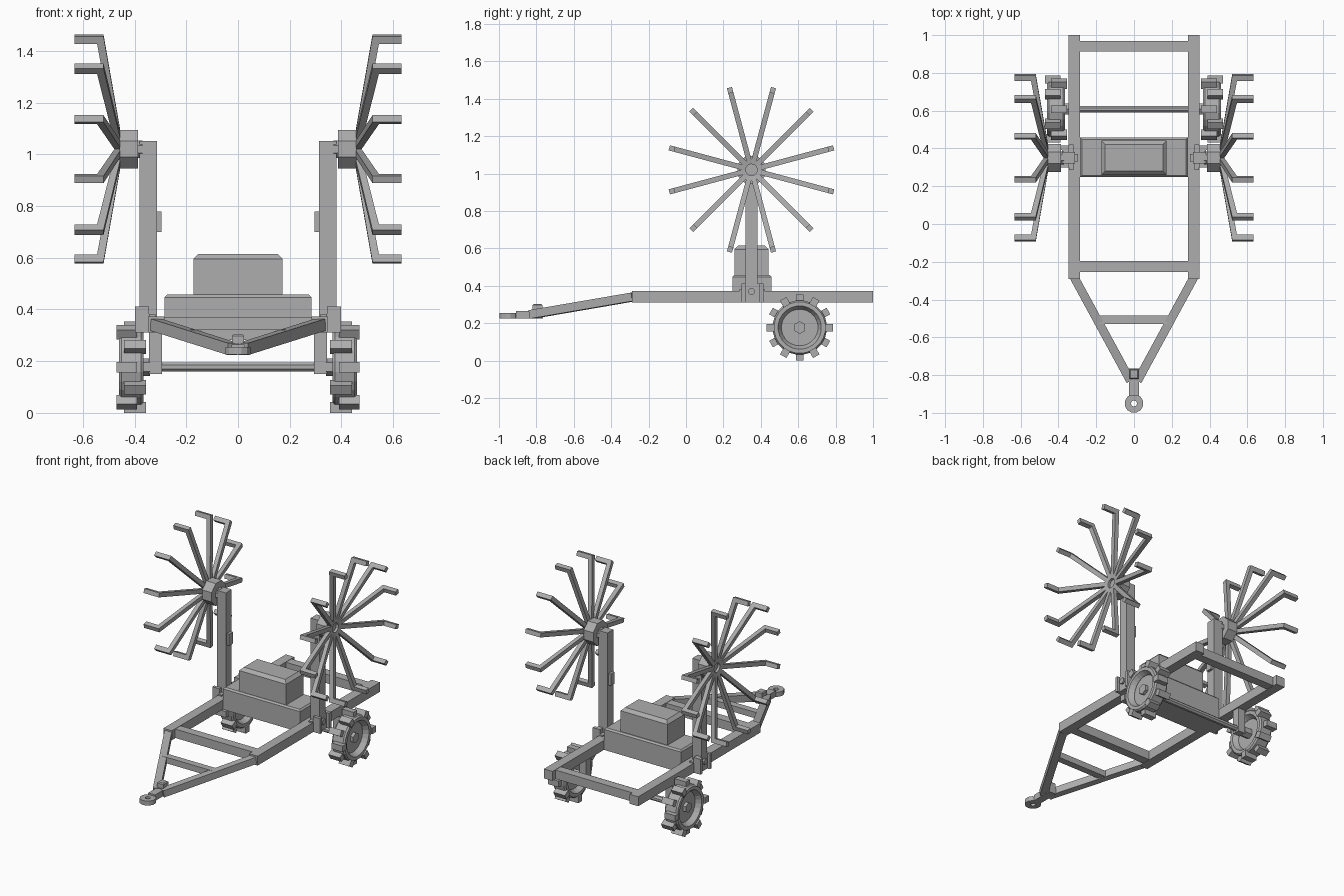
import bpy, bmesh, math
from mathutils import Vector, Matrix

cube = bpy.data.objects.get("Cube")
if cube:
    bpy.data.objects.remove(cube, do_unlink=True)

steel = bpy.data.materials.new("steel_grey")
steel.use_nodes = True
GREY = (0.42, 0.42, 0.42, 1)
steel.diffuse_color = GREY
steel.node_tree.nodes["Principled BSDF"].inputs["Base Color"].default_value = GREY


def finish(name, bm, mirror=False):
    """Turn a bmesh into an object, optionally mirrored across x = 0."""
    bmesh.ops.recalc_face_normals(bm, faces=bm.faces)
    mesh = bpy.data.meshes.new(name)
    bm.to_mesh(mesh)
    bm.free()
    mesh.materials.append(steel)
    ob = bpy.data.objects.new(name, mesh)
    bpy.context.collection.objects.link(ob)
    if mirror:
        mod = ob.modifiers.new("Mirror", 'MIRROR')
        mod.use_mirror_merge = False
    return ob


def add_box(bm, x, y, z, matrix=Matrix()):
    """Box from (min, max) ranges."""
    lo, hi = Vector((x[0], y[0], z[0])), Vector((x[1], y[1], z[1]))
    m = Matrix.Translation((lo + hi) / 2) @ Matrix.Diagonal((*(hi - lo), 1))
    return bmesh.ops.create_cube(bm, size=1, matrix=matrix @ m)["verts"]


def box(name, x, y, z, mirror=False, chamfer=0):
    bm = bmesh.new()
    add_box(bm, x, y, z)
    if chamfer:
        edges = [e for e in bm.edges if all(v.co.z > z[1] - 1e-4 for v in e.verts)]
        bmesh.ops.bevel(bm, geom=edges, offset=chamfer, segments=1, affect='EDGES')
    return finish(name, bm, mirror)


def beam(name, a, b, width, height, mirror=False):
    """Square bar between two points, kept upright."""
    a, b = Vector(a), Vector(b)
    d = (b - a).normalized()
    side = d.cross(Vector((0, 0, 1))).normalized()
    rot = Matrix((side, d, side.cross(d))).transposed().to_4x4()
    bm = bmesh.new()
    add_box(bm, (-width / 2, width / 2), (0, (b - a).length),
            (-height / 2, height / 2), Matrix.Translation(a) @ rot)
    return finish(name, bm, mirror)


def add_lathe(bm, profile, sides, centre, axis='X'):
    """Closed (along, radius) profile turned about an axis."""
    rings = []
    for i in range(sides):
        t = 2 * math.pi * (i + 0.5) / sides
        ring = []
        for a, r in profile:
            p = (a, r * math.cos(t), r * math.sin(t))
            if axis == 'Z':
                p = (p[1], p[2], p[0])
            ring.append(bm.verts.new(Vector(centre) + Vector(p)))
        rings.append(ring)
    n = len(profile)
    for i in range(sides):
        for j in range(n):
            k = (j + 1) % n
            r0, r1 = rings[i], rings[(i + 1) % sides]
            bm.faces.new((r0[j], r0[k], r1[k], r1[j]))


def add_cylinder(bm, x, radius, sides, centre):
    start = len(bm.verts)
    m = (Matrix.Translation(Vector(centre) + Vector((sum(x) / 2, 0, 0)))
         @ Matrix.Rotation(math.pi / 2, 4, 'Y') @ Matrix.Rotation(math.pi / sides, 4, 'Z'))
    bmesh.ops.create_cone(bm, cap_ends=True, segments=sides, radius1=radius,
                          radius2=radius, depth=x[1] - x[0], matrix=m)


# Chassis
box("side_rails", (0.285, 0.348), (-0.29, 1.0), (0.31, 0.373), True)
box("rear_crossbar", (-0.29, 0.29), (0.912, 0.97), (0.312, 0.371))
box("front_crossbar", (-0.29, 0.29), (-0.255, -0.197), (0.312, 0.371))

# Drawbar and hitch
beam("drawbar_arms", (0.318, -0.28, 0.341), (0.02, -0.828, 0.247), 0.046, 0.046, True)
box("drawbar_crossbar", (-0.185, 0.185), (-0.53, -0.485), (0.282, 0.322))
box("hitch_coupler", (-0.026, 0.026), (-0.91, -0.765), (0.225, 0.265))
box("hitch_peg", (-0.024, 0.024), (-0.82, -0.768), (0.26, 0.304), chamfer=0.006)
bm = bmesh.new()
add_lathe(bm, [(0.225, 0.016), (0.225, 0.05), (0.255, 0.05), (0.255, 0.016)],
          12, (0, -0.95, 0), 'Z')
finish("hitch_ring", bm)

# Engine
box("engine_base", (-0.285, 0.285), (0.248, 0.458), (0.31, 0.457), chamfer=0.01)
box("engine_housing", (-0.173, 0.173), (0.26, 0.442), (0.45, 0.615), chamfer=0.02)

# Posts with clamps
box("posts", (0.313, 0.38), (0.319, 0.381), (0.36, 1.052), True)
box("post_switch_boxes", (0.296, 0.315), (0.33, 0.37), (0.70, 0.778), True)
bm = bmesh.new()
add_box(bm, (0.345, 0.398), (0.298, 0.318), (0.31, 0.412))
add_box(bm, (0.345, 0.398), (0.392, 0.415), (0.31, 0.412))
add_box(bm, (0.345, 0.38), (0.318, 0.392), (0.31, 0.412))
add_cylinder(bm, (0.345, 0.392), 0.02, 8, (0, 0.35, 0.37))
add_box(bm, (0.32, 0.345), (0.285, 0.42), (0.36, 0.382))
finish("post_clamps", bm, True)

# Spinner hubs
HUB = (0, 0.35, 1.02)
bm = bmesh.new()
add_cylinder(bm, (0.387, 0.458), 0.081, 8, HUB)
add_cylinder(bm, (0.37, 0.39), 0.037, 8, HUB)
finish("spinner_hubs", bm, True)

# Spinner spokes: a bent bar profile repeated round the hub
bm = bmesh.new()
bar = [(0.448, 0.03), (0.52, 0.455), (0.632, 0.455), (0.632, 0.425), (0.545, 0.425), (0.474, 0.03)]
for i in range(12):
    m = Matrix.Translation(HUB) @ Matrix.Rotation(math.radians(15 + 30 * i), 4, 'X')
    sides = [[bm.verts.new(m @ Vector((x, w, r))) for x, r in bar] for w in (-0.014, 0.014)]
    bm.faces.new(sides[0])
    bm.faces.new(sides[1])
    for j in range(len(bar)):
        k = (j + 1) % len(bar)
        bm.faces.new((sides[0][j], sides[0][k], sides[1][k], sides[1][j]))
finish("spinner_spokes", bm, True)

# Wheels
WHEEL = (0, 0.608, 0.177)
bm = bmesh.new()
add_lathe(bm, [(0.365, 0.116), (0.365, 0.138), (0.375, 0.146), (0.45, 0.146),
               (0.46, 0.138), (0.46, 0.116), (0.43, 0.098), (0.395, 0.098)], 24, WHEEL)
finish("tyres", bm, True)

bm = bmesh.new()
add_cylinder(bm, (0.398, 0.425), 0.104, 12, WHEEL)
add_cylinder(bm, (0.34, 0.445), 0.034, 6, WHEEL)
finish("wheel_discs", bm, True)

# Tread lugs alternate between the inner and outer shoulder
bm = bmesh.new()
for i in range(12):
    x = (0.39, 0.47) if i % 2 else (0.355, 0.44)
    m = Matrix.Translation(WHEEL) @ Matrix.Rotation(math.radians(30 * i), 4, 'X')
    add_box(bm, x, (-0.02, 0.02), (0.135, 0.177), m)
finish("tread_lugs", bm, True)

# Axle and its hangers
bm = bmesh.new()
add_cylinder(bm, (-0.36, 0.36), 0.019, 8, WHEEL)
finish("axle", bm)
box("axle_hangers", (0.293, 0.344), (0.583, 0.633), (0.15, 0.315), True)
